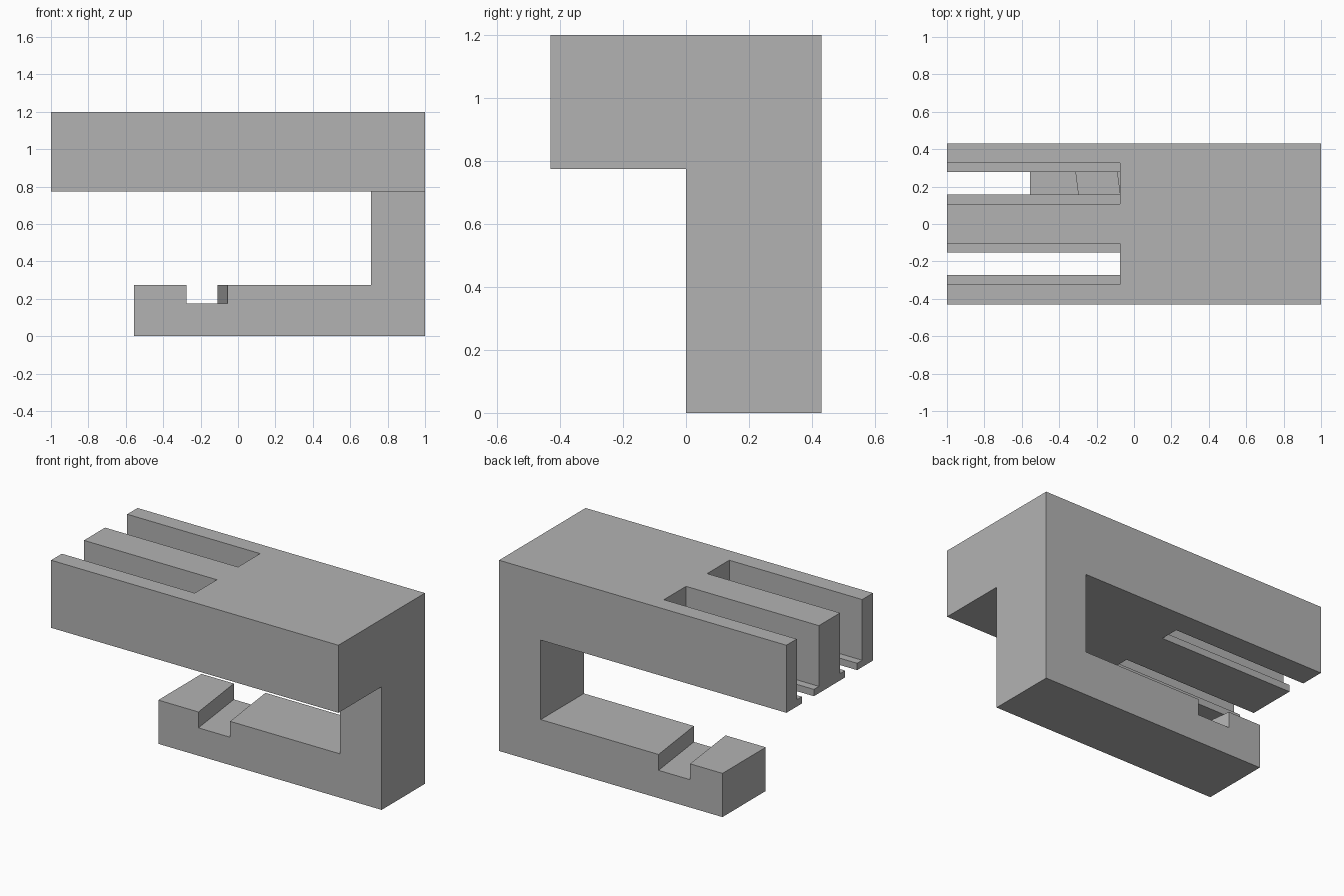
import bpy, bmesh
from mathutils import Vector

cube = bpy.data.objects.get("Cube")
if cube:
    bpy.data.objects.remove(cube, do_unlink=True)

grey = bpy.data.materials.new("plain grey")
grey.use_nodes = True
colour = (0.45, 0.45, 0.45, 1)
grey.diffuse_color = colour
grey.node_tree.nodes["Principled BSDF"].inputs["Base Color"].default_value = colour


def prism(name, points, sweep):
    """Extrude a flat outline along a vector into a solid."""
    bm = bmesh.new()
    base = bm.faces.new([bm.verts.new(p) for p in points])
    ext = bmesh.ops.extrude_face_region(bm, geom=[base], use_keep_orig=True)
    verts = [g for g in ext["geom"] if isinstance(g, bmesh.types.BMVert)]
    bmesh.ops.translate(bm, verts=verts, vec=Vector(sweep))
    bmesh.ops.recalc_face_normals(bm, faces=bm.faces)
    mesh = bpy.data.meshes.new(name)
    bm.to_mesh(mesh)
    bm.free()
    mesh.materials.append(grey)
    obj = bpy.data.objects.new(name, mesh)
    bpy.context.collection.objects.link(obj)
    return obj


def cut(target, cutter):
    """Subtract the cutter from the target and discard it."""
    mod = target.modifiers.new("cut", "BOOLEAN")
    mod.operation = "DIFFERENCE"
    mod.solver = "EXACT"
    mod.object = cutter
    bpy.context.view_layer.objects.active = target
    bpy.ops.object.modifier_apply(modifier=mod.name)
    bpy.data.objects.remove(cutter, do_unlink=True)


HALF, TOP, UNDER, ARM = 0.43, 1.2, 0.775, 0.275

# Solid block
body = prism("bracket_body",
             [(-1, -HALF, 0), (1, -HALF, 0), (1, HALF, 0), (-1, HALF, 0)], (0, 0, TOP))

# Space below the front half of the upper bar
cut(body, prism("front_cutter",
                [(-2, -1, -1), (2, -1, -1), (2, 0, -1), (-2, 0, -1)], (0, 0, 1 + UNDER)))

# Opening between upper bar, column and lower arm
opening = [(-2, -1), (-0.555, -1), (-0.555, ARM), (0.71, ARM), (0.71, UNDER), (-2, UNDER)]
cut(body, prism("opening_cutter", [(x, -0.2, z) for x, z in opening], (0, 1, 0)))

# Slanted notch across the lower arm
y0, y1, slant = -0.1, 0.55, -0.128
notch = [(-0.275, y0), (-0.055, y0), (-0.055, y1), (-0.275, y1)]
cut(body, prism("notch_cutter", [(x + slant * y, y, 0.175) for x, y in notch], (0, 0, 0.25)))

# Two stepped slots in the upper bar, with a thin lip at the bottom
WIDE, NARROW, LIP = 0.11, 0.06, UNDER + 0.043
half_slot = [(NARROW, UNDER - 0.1), (NARROW, LIP), (WIDE, LIP), (WIDE, TOP + 0.1)]
slot = half_slot + [(-y, z) for y, z in reversed(half_slot)]
for centre in (-0.213, 0.217):
    cut(body, prism("slot_cutter", [(-1.2, centre + y, z) for y, z in slot], (1.125, 0, 0)))
